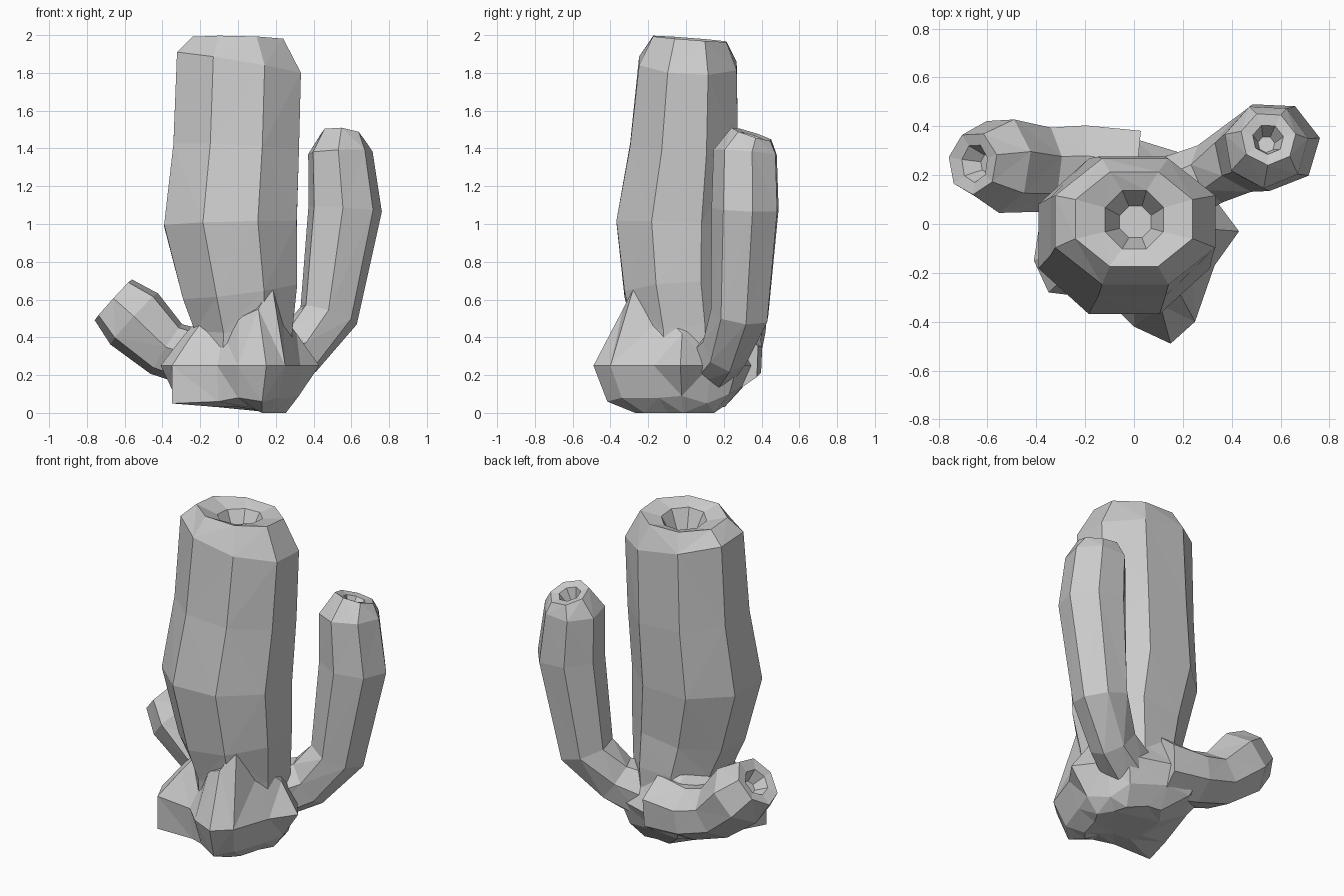
import bpy, bmesh, math
from mathutils import Vector


def skin(name, rings):
    """Join equal-sized point rings into a closed, flat-faceted mesh."""
    bm = bmesh.new()
    loops = [[bm.verts.new(p) for p in ring] for ring in rings]
    n = len(loops[0])
    for a, b in zip(loops, loops[1:]):
        for i in range(n):
            j = (i + 1) % n
            bm.faces.new((a[i], a[j], b[j], b[i]))
    bm.faces.new(loops[0][::-1])
    bm.faces.new(loops[-1])
    bmesh.ops.triangulate(bm, faces=bm.faces[:])
    bmesh.ops.recalc_face_normals(bm, faces=bm.faces[:])
    me = bpy.data.meshes.new(name)
    bm.to_mesh(me)
    bm.free()
    ob = bpy.data.objects.new(name, me)
    bpy.context.collection.objects.link(ob)
    return ob


def ring(c, t, rx, ry, n, phase, slope=0):
    """Elliptical polygon around c, perpendicular to t, optionally sloped along x."""
    v = Vector((0, 1, 0))
    v = (v - t * v.dot(t)).normalized()
    u = v.cross(t)
    pts = []
    for i in range(n):
        a = math.radians(phase) + math.tau * i / n
        p = c + u * (rx * math.cos(a)) + v * (ry * math.sin(a))
        p.z += slope * (p.x - c.x)
        pts.append(p)
    return pts


def stem(name, path, pit, n, phase):
    """Stem along path (x, y, z, rx, ry, slope) with a sunken tip (radius, offset)."""
    cs = [Vector(p[:3]) for p in path]
    rings = []
    for i, p in enumerate(path):
        t = (cs[min(i + 1, len(cs) - 1)] - cs[max(i - 1, 0)]).normalized()
        rings.append(ring(cs[i], t, p[3], p[4], n, phase, p[5] if len(p) > 5 else 0))
    for r, d in pit:
        rings.append(ring(cs[-1] + t * d, t, r, r, n, phase))
    return skin(name, rings)


# Main trunk with a hollow in its crown
stem("trunk", [
    (0.02, 0.00, 0.20, 0.27, 0.27),
    (0.03, -0.01, 0.45, 0.28, 0.29),
    (0.01, -0.04, 0.65, 0.33, 0.31),
    (-0.04, -0.05, 1.00, 0.38, 0.345),
    (-0.01, -0.01, 1.40, 0.36, 0.31),
    (0.005, 0.01, 1.85, 0.355, 0.28, -0.15),
    (0.00, 0.02, 1.98, 0.26, 0.21, -0.06),
], [(0.13, -0.03), (0.07, -0.15)], 8, 22.5)

# Tall upright arm on the right
stem("right_arm", [
    (0.12, 0.12, 0.25, 0.17, 0.15),
    (0.33, 0.21, 0.34, 0.15, 0.13),
    (0.48, 0.29, 0.52, 0.16, 0.16),
    (0.565, 0.32, 1.08, 0.20, 0.185),
    (0.54, 0.32, 1.38, 0.175, 0.175),
    (0.55, 0.35, 1.475, 0.115, 0.115),
], [(0.065, -0.01), (0.035, -0.08)], 7, 10)

# Short stubby arm on the left
stem("left_arm", [
    (0.00, 0.20, 0.28, 0.19, 0.20),
    (-0.22, 0.23, 0.29, 0.16, 0.19),
    (-0.38, 0.23, 0.34, 0.16, 0.18),
    (-0.55, 0.245, 0.50, 0.19, 0.20),
    (-0.66, 0.25, 0.60, 0.15, 0.13),
], [(0.08, -0.01), (0.04, -0.08)], 7, 15)

# Lumpy root base: x, y, low-ring scale, low z, upper z
outline = [
    (0.43, -0.03, 0.75, 0.09, 0.42), (0.31, 0.13, 0.85, 0.05, 0.45),
    (0.26, 0.27, 0.85, 0.10, 0.45), (0.00, 0.35, 0.85, 0.14, 0.48),
    (-0.19, 0.37, 0.80, 0.13, 0.45), (-0.36, 0.18, 0.75, 0.12, 0.42),
    (-0.41, -0.15, 0.80, 0.08, 0.40), (-0.35, -0.28, 1.00, 0.05, 0.40),
    (-0.11, -0.31, 0.95, 0.06, 0.42), (0.00, -0.42, 0.85, 0.08, 0.50),
    (0.15, -0.49, 0.85, 0.06, 0.55), (0.25, -0.40, 0.85, 0.08, 0.68),
    (0.33, -0.17, 0.85, 0.08, 0.52),
]
skin("root_base", [
    [(x * 0.45 + 0.06, y * 0.55, 0.0 if x > 0 else 0.03) for x, y, s, lo, hi in outline],
    [(x * s, y * s, lo) for x, y, s, lo, hi in outline],
    [(x, y, 0.25) for x, y, s, lo, hi in outline],
    [(x * 0.72, y * 0.68, hi) for x, y, s, lo, hi in outline],
    [(x * 0.4, y * 0.4, 0.55) for x, y, s, lo, hi in outline],
])
